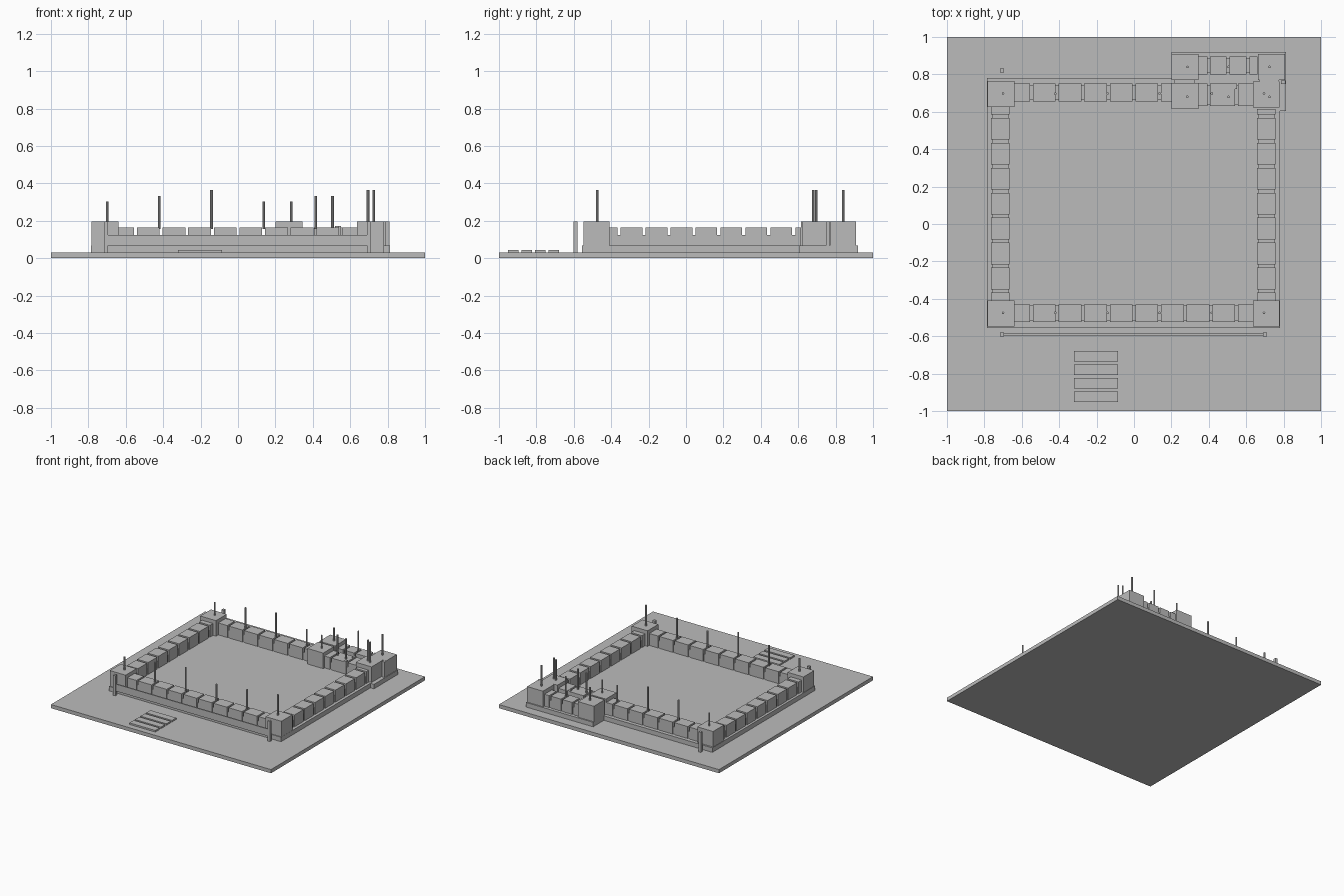
import bpy

cube = bpy.data.objects.get("Cube")
if cube:
    bpy.data.objects.remove(cube, do_unlink=True)

stone = bpy.data.materials.new("stone_grey")
stone.use_nodes = True
GREY = (0.5, 0.5, 0.5, 1)
stone.diffuse_color = GREY
stone.node_tree.nodes["Principled BSDF"].inputs["Base Color"].default_value = GREY

GROUND, PLINTH, WALK, MERLON, TOWER = 0.03, 0.067, 0.125, 0.165, 0.195


def box(name, x0, x1, y0, y1, z0, z1):
    bpy.ops.mesh.primitive_cube_add(
        size=1, location=((x0 + x1) / 2, (y0 + y1) / 2, (z0 + z1) / 2))
    ob = bpy.context.object
    ob.name = name
    ob.scale = (x1 - x0, y1 - y0, z1 - z0)
    ob.data.materials.append(stone)
    return ob


def pole(name, x, y, z0, z1):
    bpy.ops.mesh.primitive_cylinder_add(
        vertices=8, radius=0.007, depth=z1 - z0, location=(x, y, (z0 + z1) / 2))
    ob = bpy.context.object
    ob.name = name
    ob.data.materials.append(stone)


def wall(name, axis, start, end, lo, hi, gaps, gap_width):
    """Recessed wall core with a row of blocks separated by narrow gaps."""
    inset = 0.007

    def piece(part, a, b, c, d, top):
        if axis == "x":
            box(part, a, b, c, d, PLINTH, top)
        else:
            box(part, c, d, a, b, PLINTH, top)

    piece(name + "_core", start, end, lo + inset, hi - inset, WALK)
    edge = start
    for gap in gaps + [end + gap_width / 2]:
        piece(name + "_block", edge, gap - gap_width / 2, lo, hi, MERLON)
        edge = gap + gap_width / 2


# Ground slab and raised plinths
box("ground_slab", -1, 1, -1, 1, 0, GROUND)
box("main_plinth", -0.785, 0.78, -0.555, 0.78, GROUND, PLINTH)
box("gate_plinth", 0.2, 0.812, 0.605, 0.92, GROUND, PLINTH)

# Crenellated walls
x_gaps = [-0.548 + 0.137 * i for i in range(9)]
y_gaps = [-0.358 + 0.1335 * i for i in range(8)]
wall("front_wall", "x", -0.64, 0.635, -0.525, -0.43, x_gaps, 0.015)
wall("back_wall", "x", -0.64, 0.2, 0.655, 0.75,
     [g for g in x_gaps if g < 0.2], 0.015)
wall("right_wall", "y", -0.41, 0.63, -0.765, -0.665, y_gaps, 0.018)
wall("left_wall", "y", -0.41, 0.615, 0.657, 0.757, y_gaps, 0.018)
wall("gate_outer_wall", "x", 0.34, 0.66, 0.8, 0.895, [0.4, 0.502, 0.61], 0.015)
wall("gate_inner_wall", "x", 0.34, 0.635, 0.632, 0.75, [0.4, 0.548], 0.015)

# Corner towers and the gatehouse towers
for name, x, y in [("front_right_tower", -0.71, -0.478),
                   ("front_left_tower", 0.707, -0.478),
                   ("back_right_tower", -0.71, 0.695),
                   ("back_left_tower", 0.707, 0.692),
                   ("gate_inner_tower", 0.272, 0.685),
                   ("gate_outer_tower", 0.272, 0.84),
                   ("gate_corner_tower", 0.735, 0.84)]:
    box(name, x - 0.072, x + 0.072, y - 0.07, y + 0.07, PLINTH, TOWER)
box("gate_link_wall", 0.215, 0.325, 0.75, 0.775, PLINTH, MERLON)
box("gate_side_link", 0.67, 0.775, 0.755, 0.775, PLINTH, TOWER)
box("gate_side_post", 0.785, 0.81, 0.748, 0.768, PLINTH, TOWER)
for x, y in [(0.54, 0.737), (0.528, 0.645)]:
    box("gate_walk_post", x - 0.01, x + 0.01, y - 0.014, y + 0.014, WALK, 0.172)

# Free-standing posts and the barrier between the front pair
for x, y in [(-0.705, -0.59), (0.7, -0.59), (-0.705, 0.82)]:
    box("standing_post", x - 0.011, x + 0.011, y - 0.011, y + 0.011, GROUND, TOWER)
box("front_barrier", -0.7, 0.7, -0.595, -0.585, PLINTH, WALK)

# Poles in a repeating height rhythm
tops = [0.302, 0.333, 0.365]
for i in range(6):
    for y in (-0.475, 0.697):
        base = TOWER if i in (0, 5) else MERLON
        pole("wall_pole", -0.7 + 0.279 * i, y, base - 0.01, tops[i % 3])
for i in range(3):
    for y in (0.68, 0.84):
        base = MERLON if i == 1 else TOWER
        pole("gate_pole", 0.285 + 0.22 * i, y, base - 0.01, tops[i])

# Paving strips in front
for i in range(4):
    y = -0.708 - 0.072 * i
    box("paving_strip", -0.32, -0.085, y - 0.028, y + 0.028, GROUND, 0.043)
